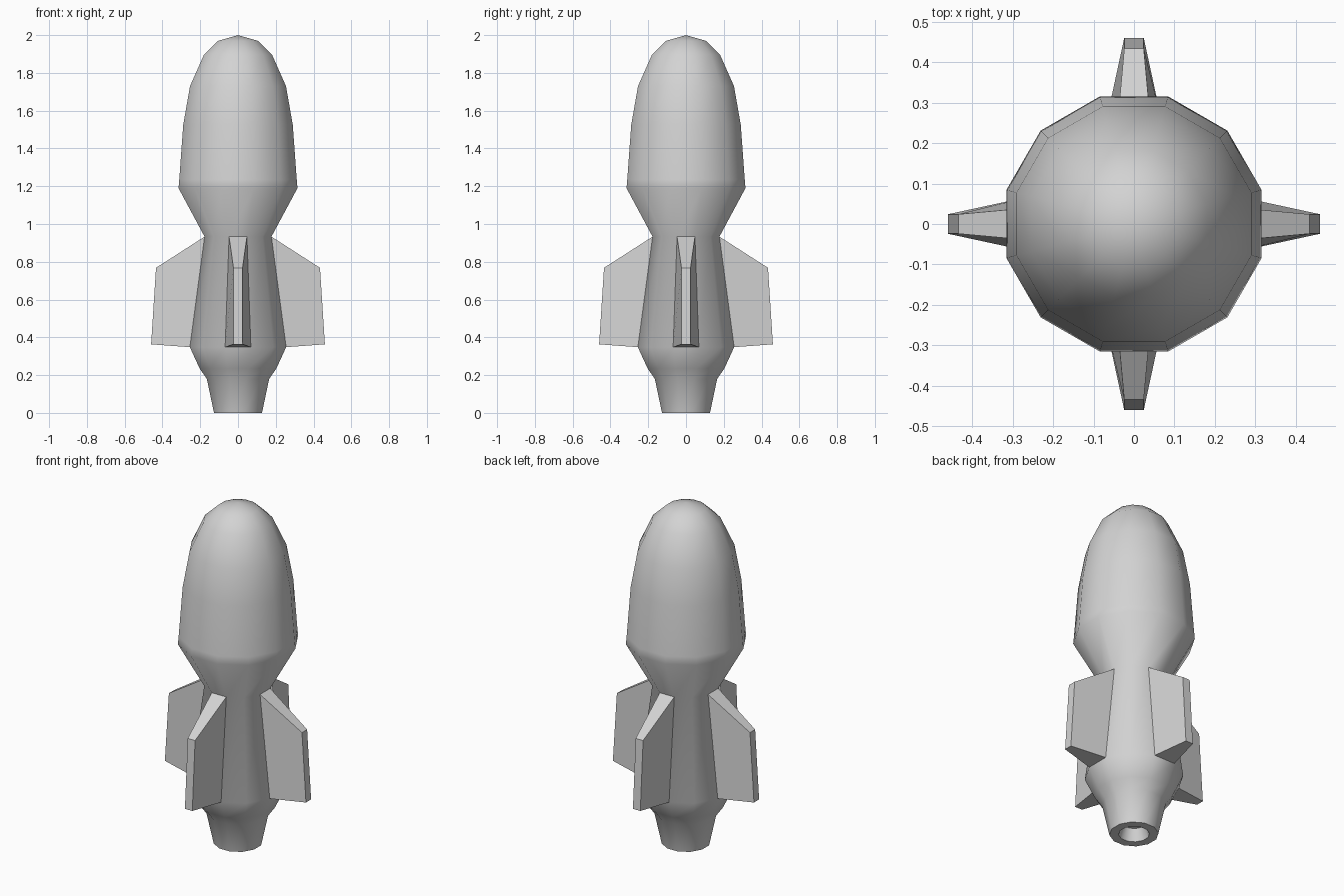
import bpy, bmesh, math
from mathutils import Vector

if "Cube" in bpy.data.objects:
    bpy.data.objects.remove(bpy.data.objects["Cube"])

SIDES = 12
STEP = 2 * math.pi / SIDES

# Profile from nozzle hollow to nose: (flat-to-centre distance, height)
PROFILE = [(0.06, 0.07), (0.08, 0.0), (0.127, 0.0), (0.165, 0.18), (0.203, 0.235),
           (0.255, 0.348), (0.177, 0.933), (0.315, 1.19), (0.311, 1.235),
           (0.29, 1.525), (0.254, 1.73), (0.18, 1.897), (0.105, 1.97)]
FIN_BOTTOM, FIN_TOP = 0.348, 0.933

grey = bpy.data.materials.new("light grey")
grey.diffuse_color = (0.65, 0.65, 0.65, 1)
grey.use_nodes = True
grey.node_tree.nodes["Principled BSDF"].inputs["Base Color"].default_value = grey.diffuse_color

bm = bmesh.new()

# Body: twelve-sided rings with flats facing the axes
rings = []
for apothem, z in PROFILE:
    r = apothem / math.cos(STEP / 2)
    rings.append([bm.verts.new((r * math.cos((i + 0.5) * STEP),
                                r * math.sin((i + 0.5) * STEP), z))
                  for i in range(SIDES)])
for low, high in zip(rings, rings[1:]):
    for i in range(SIDES):
        j = (i + 1) % SIDES
        bm.faces.new((low[i], low[j], high[j], high[i]))

# Nose tip and nozzle hollow end
nose = bm.verts.new((0, 0, 2.0))
hollow = bm.verts.new((0, 0, 0.075))
for i in range(SIDES):
    j = (i + 1) % SIDES
    bm.faces.new((rings[-1][i], rings[-1][j], nose))
    bm.faces.new((rings[0][j], rings[0][i], hollow))
bmesh.ops.recalc_face_normals(bm, faces=bm.faces[:])

# Fins: pull out the four waist panels that face the axes
panels = []
for f in bm.faces:
    zs = [v.co.z for v in f.verts]
    c = f.calc_center_median()
    if (abs(min(zs) - FIN_BOTTOM) < 1e-4 and abs(max(zs) - FIN_TOP) < 1e-4
            and min(abs(c.x), abs(c.y)) < 1e-4):
        panels.append(f)
for panel in panels:
    c = panel.calc_center_median()
    out = Vector((c.x, c.y, 0)).normalized()
    side = Vector((-out.y, out.x, 0))
    tip = bmesh.ops.extrude_discrete_faces(bm, faces=[panel])["faces"][0]
    for v in tip.verts:
        s = math.copysign(0.024, v.co.dot(side))
        upper = v.co.z > 0.6
        v.co = out * (0.434 if upper else 0.46) + side * s
        v.co.z = 0.768 if upper else 0.363

mesh = bpy.data.meshes.new("rocket_body_with_fins")
bm.to_mesh(mesh)
bm.free()
mesh.materials.append(grey)
rocket = bpy.data.objects.new("rocket_body_with_fins", mesh)
bpy.context.collection.objects.link(rocket)

# Smooth body, crisp fin edges
bpy.context.view_layer.objects.active = rocket
rocket.select_set(True)
bpy.ops.object.shade_smooth_by_angle(angle=math.radians(42))
